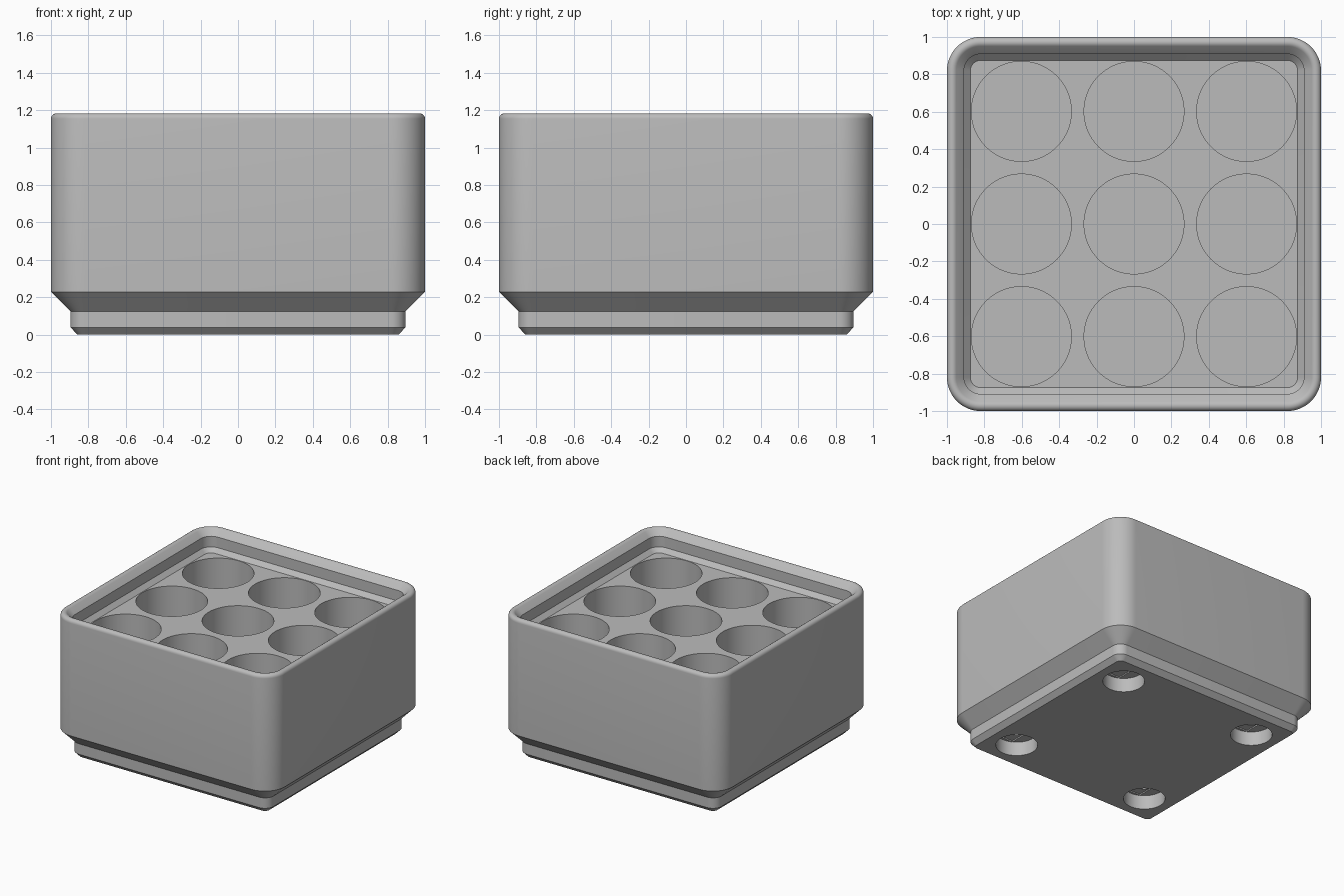
import bpy, bmesh, math

if "Cube" in bpy.data.objects:
    bpy.data.objects.remove(bpy.data.objects["Cube"])

CORNER = 0.819          # centre of every rounded corner, shared by all levels
FLOOR = 1.012           # height of the pocket deck inside the lip
FILLET = 0.029          # rounding of the lip edge
TIP = 1.224             # where the lip would end without rounding

grey = bpy.data.materials.new("plain_grey")
grey.use_nodes = True
colour = (0.5, 0.5, 0.5, 1)
grey.diffuse_color = colour
grey.node_tree.nodes["Principled BSDF"].inputs["Base Color"].default_value = colour


def make_object(name, bm):
    bmesh.ops.recalc_face_normals(bm, faces=bm.faces[:])
    mesh = bpy.data.meshes.new(name)
    bm.to_mesh(mesh)
    bm.free()
    obj = bpy.data.objects.new(name, mesh)
    obj.data.materials.append(grey)
    bpy.context.collection.objects.link(obj)
    return obj


def rounded_square(bm, half, z, steps=16):
    """Ring of vertices around a square with rounded corners."""
    radius = half - CORNER
    ring = []
    for quarter, (sx, sy) in enumerate([(1, 1), (-1, 1), (-1, -1), (1, -1)]):
        for i in range(steps + 1):
            a = (quarter + i / steps) * math.pi / 2
            ring.append(bm.verts.new((sx * CORNER + radius * math.cos(a),
                                      sy * CORNER + radius * math.sin(a), z)))
    return ring


def cylinder(bm, x, y, radius, low, high, sides=64):
    made = bmesh.ops.create_cone(bm, cap_ends=True, segments=sides, radius1=radius,
                                 radius2=radius, depth=high - low)
    bmesh.ops.translate(bm, verts=made["verts"], vec=(x, y, (low + high) / 2))


def box(bm, x, y, size_x, size_y, low, high):
    verts = bmesh.ops.create_cube(bm, size=1)["verts"]
    bmesh.ops.scale(bm, verts=verts, vec=(size_x, size_y, high - low))
    bmesh.ops.translate(bm, verts=verts, vec=(x, y, (low + high) / 2))


def cut(target, name, bm):
    cutter = make_object(name, bm)
    cutter.hide_render = True
    mod = target.modifiers.new(name, "BOOLEAN")
    mod.operation = "DIFFERENCE"
    mod.solver = "EXACT"
    mod.object = cutter
    bpy.context.view_layer.objects.active = target
    bpy.ops.object.modifier_apply(modifier=mod.name)
    bpy.data.objects.remove(cutter)


# Wall profile: stepped foot, outer wall, rounded lip, inner lip, deck
profile = [(0.858, 0), (0.896, 0.039), (0.896, 0.125), (1, 0.229)]
arc_z = TIP - FILLET - FILLET * math.sqrt(2)
for i in range(9):
    a = math.radians(135 * i / 8)
    profile.append((1 - FILLET + FILLET * math.cos(a), arc_z + FILLET * math.sin(a)))
profile += [(0.909, 1.133), (0.909, FLOOR + 0.034), (0.875, FLOOR)]

bm = bmesh.new()
rings = [rounded_square(bm, half, z) for half, z in profile]
for lower, upper in zip(rings, rings[1:]):
    n = len(lower)
    for i in range(n):
        j = (i + 1) % n
        bm.faces.new((lower[i], lower[j], upper[j], upper[i]))
bm.faces.new(rings[0])
bm.faces.new(rings[-1])
bin_body = make_object("bin_body", bm)

# Three by three round pockets
bm = bmesh.new()
for x in (-0.602, 0, 0.602):
    for y in (-0.602, 0, 0.602):
        cylinder(bm, x, y, 0.267, 0.337, FLOOR + 0.1, 96)
cut(bin_body, "pocket_cutter", bm)

# Magnet recesses, shallow slots and screw holes under the foot
feet = [(x, y) for x in (-0.627, 0.627) for y in (-0.627, 0.627)]
for name, radius, top in (("magnet_cutter", 0.157, 0.116), ("screw_cutter", 0.072, 0.289)):
    bm = bmesh.new()
    for x, y in feet:
        cylinder(bm, x, y, radius, -0.05, top)
    cut(bin_body, name, bm)
bm = bmesh.new()
for x, y in feet:
    box(bm, x, y, 0.145, 0.276, -0.05, 0.126)
cut(bin_body, "slot_cutter", bm)

# Smooth rounded corners and pockets, keep the steps crisp
bpy.ops.object.select_all(action="DESELECT")
bin_body.select_set(True)
bpy.context.view_layer.objects.active = bin_body
bpy.ops.object.shade_smooth_by_angle(angle=math.radians(30))
